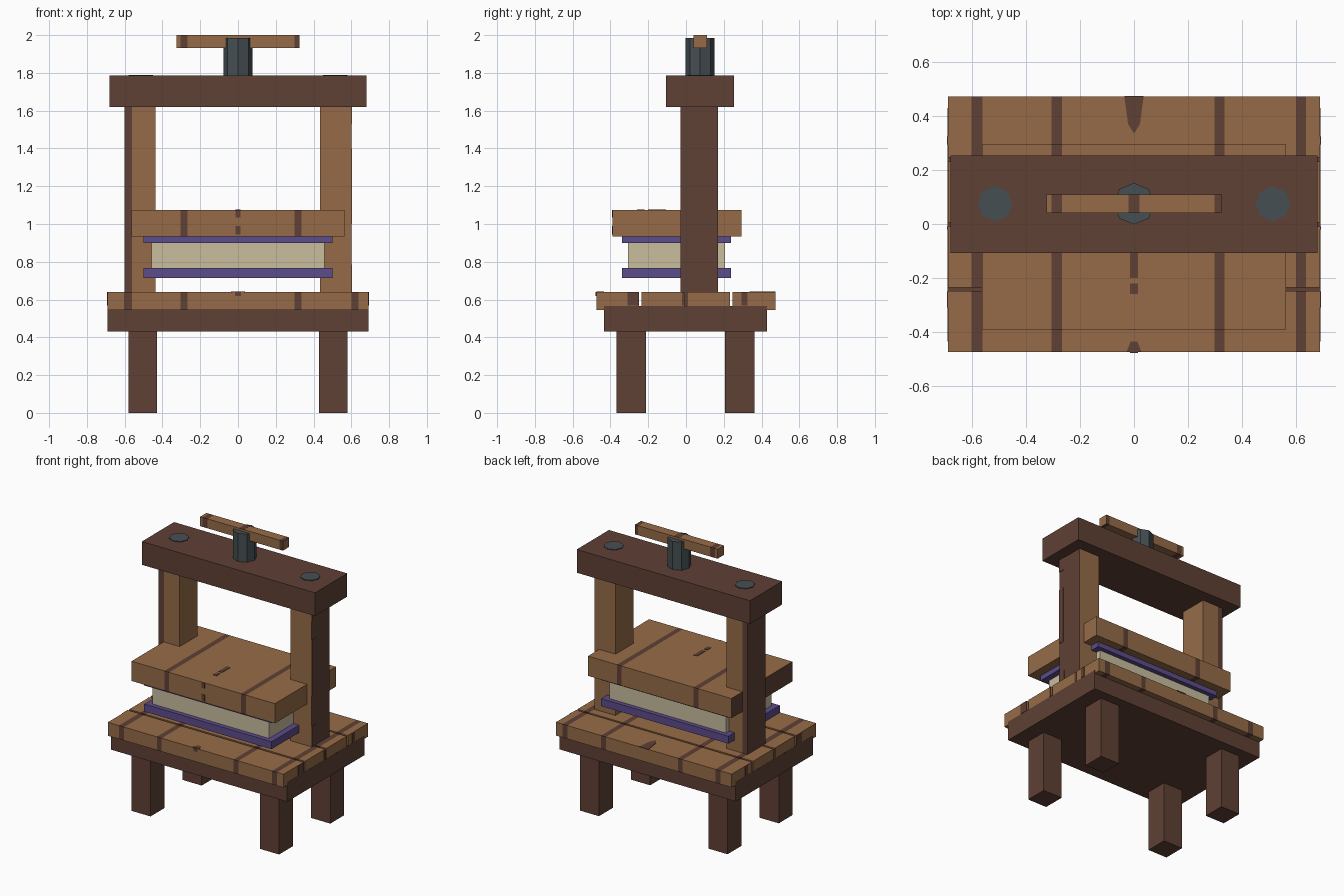
import bpy, bmesh, math

if "Cube" in bpy.data.objects:
    bpy.data.objects.remove(bpy.data.objects["Cube"])


def material(name, rgb):
    m = bpy.data.materials.new(name)
    m.diffuse_color = (*rgb, 1.0)
    m.use_nodes = True
    m.node_tree.nodes["Principled BSDF"].inputs["Base Color"].default_value = m.diffuse_color
    return m


TAN = material("tan wood", (0.305, 0.148, 0.064))
BROWN = material("dark brown wood", (0.115, 0.052, 0.036))
PURPLE = material("purple cover", (0.107, 0.072, 0.255))
CREAM = material("cream paper", (0.58, 0.51, 0.34))
IRON = material("grey iron", (0.061, 0.077, 0.085))

# Dark grain bands in the tan wood, as x ranges
BANDS = [(-0.603, -0.562), (-0.305, -0.267), (0.298, 0.335), (0.60, 0.638)]


def finish(name, bm, mats):
    bmesh.ops.recalc_face_normals(bm, faces=bm.faces[:])
    me = bpy.data.meshes.new(name)
    bm.to_mesh(me)
    bm.free()
    for m in mats:
        me.materials.append(m)
    ob = bpy.data.objects.new(name, me)
    bpy.context.collection.objects.link(ob)
    return ob


def box_mesh(x, y, z):
    bm = bmesh.new()
    bmesh.ops.create_cube(bm, size=1)
    for v in bm.verts:
        for i, (a, b) in enumerate((x, y, z)):
            v.co[i] = a if v.co[i] < 0 else b
    return bm


def box(name, x, y, z, mat):
    return finish(name, box_mesh(x, y, z), [mat])


def grained_box(name, x, y, z):
    """Tan box cut along the grain bands, which are coloured brown."""
    bm = box_mesh(x, y, z)
    for cut in (c for band in BANDS for c in band):
        if x[0] + 0.001 < cut < x[1] - 0.001:
            bmesh.ops.bisect_plane(bm, geom=bm.verts[:] + bm.edges[:] + bm.faces[:],
                                   plane_co=(cut, 0, 0), plane_no=(1, 0, 0))
    bm.normal_update()
    for f in bm.faces:
        c = f.calc_center_median().x
        cap = abs(f.normal.x) > 0.9
        banded = any(a < c < b for a, b in BANDS)
        f.material_index = int(banded and not (cap and abs(c) < 0.5))
    return finish(name, bm, [TAN, BROWN])


def prism(name, points, z0, z1, mat):
    """Vertical prism over an xy outline."""
    bm = bmesh.new()
    face = bm.faces.new([bm.verts.new((px, py, z0)) for px, py in points])
    ext = bmesh.ops.extrude_face_region(bm, geom=[face])
    for v in ext["geom"]:
        if isinstance(v, bmesh.types.BMVert):
            v.co.z = z1
    return finish(name, bm, [mat])


def octagon(cx, cy, r):
    return [(cx + r * math.cos(i * math.pi / 4), cy + r * math.sin(i * math.pi / 4))
            for i in range(8)]


# Table: four legs, a slab and four planks with narrow gaps
for side, x in (("left", (-0.58, -0.43)), ("right", (0.43, 0.58))):
    box(f"front_leg_{side}", x, (-0.367, -0.212), (0, 0.44), BROWN)
    box(f"back_leg_{side}", x, (0.207, 0.362), (0, 0.44), BROWN)
box("table_slab", (-0.691, 0.691), (-0.435, 0.43), (0.43, 0.567), BROWN)
for i in range(4):
    y = -0.475 + i * 0.2405
    grained_box(f"table_plank_{i + 1}", (-0.69, 0.69), (y, y + 0.226), (0.545, 0.64))

# Frame: two posts and a cross beam
grained_box("post_left", (-0.602, -0.437), (-0.03, 0.17), (0.567, 1.625))
grained_box("post_right", (0.435, 0.60), (-0.03, 0.17), (0.567, 1.625))
box("cross_beam", (-0.68, 0.68), (-0.107, 0.254), (1.62, 1.785), BROWN)
for side, x in (("left", -0.515), ("right", 0.515)):
    prism(f"bolt_{side}", octagon(x, 0.075, 0.065), 1.77, 1.79, IRON)

# Screw and its handle
prism("screw", octagon(0, 0.075, 0.077), 1.70, 1.985, IRON)
grained_box("screw_handle", (-0.325, 0.325), (0.04, 0.11), (1.933, 2.0))

# Pressing board and the book below it
grained_box("press_board", (-0.563, 0.563), (-0.39, 0.295), (0.935, 1.075))
for name, z in (("book_cover_bottom", (0.715, 0.768)), ("book_cover_top", (0.9, 0.945))):
    box(name, (-0.5, 0.5), (-0.338, 0.237), z, PURPLE)
box("book_pages", (-0.458, 0.458), (-0.306, 0.206), (0.76, 0.905), CREAM)

# Knots in the middle of the tops
T = 0.003
prism("knot_plank_back", [(-0.036, 0.475), (0.036, 0.475), (0.022, 0.37), (0, 0.335), (-0.022, 0.37)],
      0.64 - T, 0.64 + T, BROWN)
prism("knot_plank_front", [(-0.028, -0.475), (0.028, -0.475), (0.012, -0.435), (-0.012, -0.435)],
      0.64 - T, 0.64 + T, BROWN)
for i, (y0, y1) in enumerate([(-0.26, -0.22), (-0.2, -0.105)]):
    box(f"knot_board_{i + 1}", (-0.014, 0.014), (y0, y1), (1.075 - T, 1.075 + T), BROWN)
box("knot_handle", (-0.02, 0.02), (0.04, 0.11), (2.0 - T, 2.0), BROWN).location.z = 0.0005

# Knots on the front edges of the board and plank
for i, (z0, z1) in enumerate([(0.945, 0.99), (1.035, 1.075)]):
    box(f"knot_board_edge_{i + 1}", (-0.013, 0.013), (-0.39 - T, -0.39 + T), (z0, z1), BROWN)
box("knot_plank_edge", (-0.015, 0.015), (-0.475 - T, -0.475 + T), (0.618, 0.64), BROWN)

# Grain streaks on the outer face of the right post
for i, (y1, z0, z1) in enumerate([(0.018, 0.64, 0.785), (0.01, 1.0, 1.4), (0.022, 1.53, 1.62)]):
    box(f"post_streak_{i + 1}", (0.6 - T, 0.6 + T), (-0.03, y1), (z0, z1), BROWN)

# Grain patches on the plank ends
for side, x in (("left", -0.69), ("right", 0.69)):
    for i, (y0, y1) in enumerate([(-0.31, -0.25), (-0.02, -0.01), (0.295, 0.325)]):
        box(f"plank_end_patch_{side}_{i + 1}", (x - T, x + T), (y0, y1), (0.568, 0.64), BROWN)
